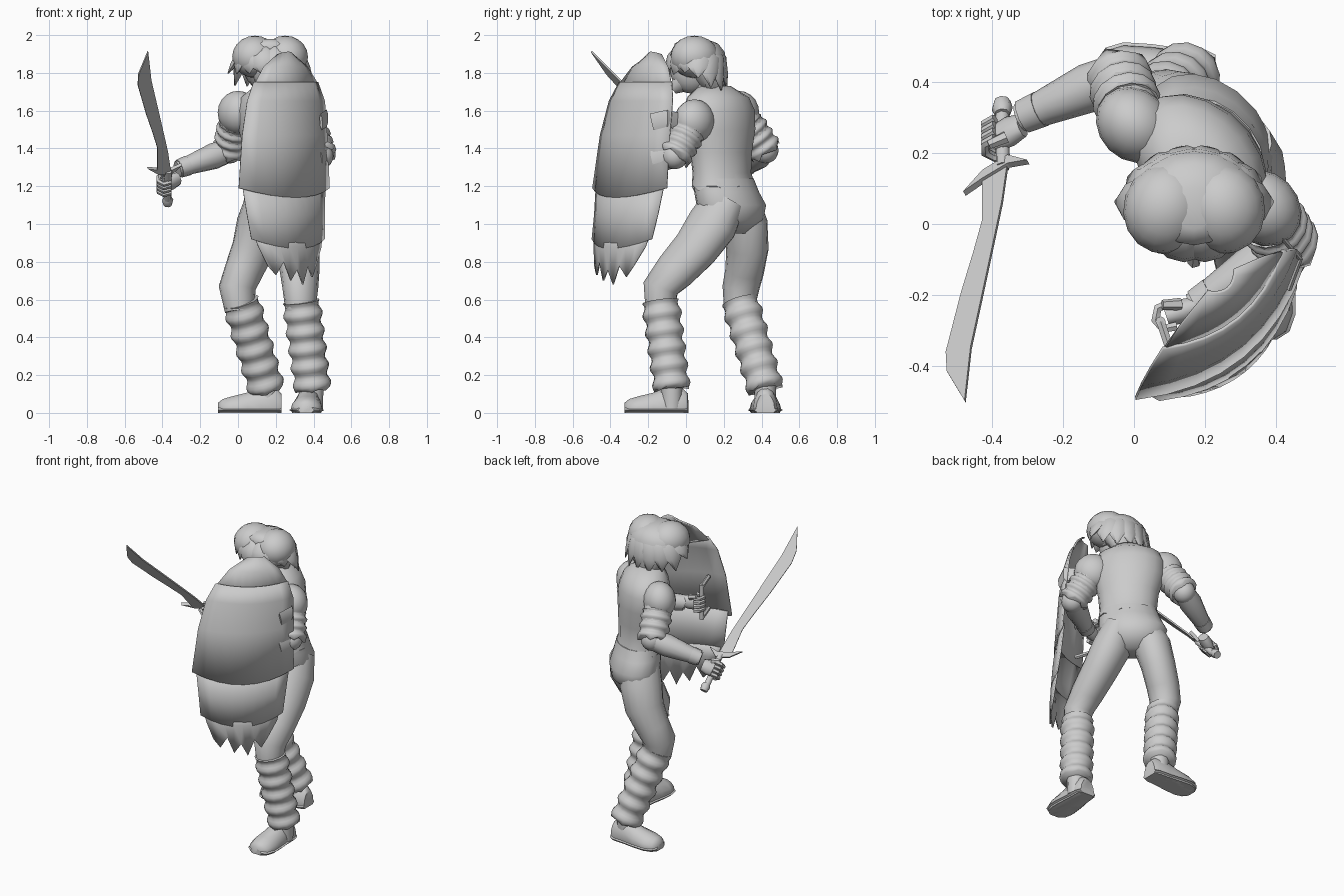
import bpy, bmesh, math, random
from mathutils import Vector as V

random.seed(4)
if "Cube" in bpy.data.objects:
    bpy.data.objects.remove(bpy.data.objects["Cube"])

grey = bpy.data.materials.new("plain grey")
grey.use_nodes = True
grey.diffuse_color = (0.6, 0.6, 0.6, 1)
grey.node_tree.nodes["Principled BSDF"].inputs["Base Color"].default_value = (0.6, 0.6, 0.6, 1)

UP = V((0, 0, 1))
SIDE = V((1, -1, 0)).normalized()    # the figure's own left


def finish(name, bm, angle=40):
    bmesh.ops.recalc_face_normals(bm, faces=bm.faces)
    mesh = bpy.data.meshes.new(name)
    bm.to_mesh(mesh)
    bm.free()
    mesh.materials.append(grey)
    ob = bpy.data.objects.new(name, mesh)
    bpy.context.collection.objects.link(ob)
    bpy.ops.object.select_all(action='DESELECT')
    ob.select_set(True)
    bpy.context.view_layer.objects.active = ob
    if angle:
        bpy.ops.object.shade_smooth_by_angle(angle=math.radians(angle))
    return ob


def loft(name, rings, n=12, side=SIDE, level=False, floor=False, rag=0, angle=50):
    """Tube through rings of (x, y, z, half width, half depth)."""
    bm, loops = bmesh.new(), []
    pts = [V(r[:3]) for r in rings]
    for i, r in enumerate(rings):
        t = UP if level else (pts[min(i + 1, len(pts) - 1)] - pts[max(i - 1, 0)]).normalized()
        u = (side - t * side.dot(t)).normalized()
        v = t.cross(u)
        loop = []
        for k in range(n):
            a = 2 * math.pi * k / n
            p = pts[i] + u * r[3] * math.cos(a) + v * r[-1] * math.sin(a)
            if rag and i == 0:
                p -= t * rag * (k % 3 == 0)
            if floor:
                p.z = max(p.z, 0)
            loop.append(bm.verts.new(p))
        loops.append(loop)
    for a, b in zip(loops, loops[1:]):
        for k in range(n):
            bm.faces.new((a[k], a[(k + 1) % n], b[(k + 1) % n], b[k]))
    bm.faces.new(loops[0])
    bm.faces.new(loops[-1])
    return finish(name, bm, angle)


def wavy(name, a, b, ra, rb, waves, amp, rag=0):
    """Wrapped cloth: a tube whose radius swells in even, soft folds."""
    a, b, rings = V(a), V(b), []
    steps = waves * 6
    for i in range(steps + 1):
        t = i / steps
        r = ra + (rb - ra) * t + amp * math.sin(t * waves * 2 * math.pi)
        rings.append((*a.lerp(b, t), r))
    return loft(name, rings, 14, rag=rag, angle=75)


def ball(name, loc, size, turn=0):
    bm = bmesh.new()
    bmesh.ops.create_uvsphere(bm, u_segments=16, v_segments=10, radius=1)
    bmesh.ops.scale(bm, vec=size, verts=bm.verts)
    ob = finish(name, bm)
    ob.location, ob.rotation_euler.z = loc, turn
    return ob


# Trunk
loft("pelvis", [(.21, .24, .95, .09, .07), (.21, .245, 1.02, .185, .14), (.21, .24, 1.1, .21, .155),
                (.21, .215, 1.17, .195, .145), (.21, .20, 1.24, .18, .135)], 18, level=True)
loft("tunic", [(.21, .20, 1.2, .19, .147), (.205, .19, 1.27, .175, .132), (.20, .185, 1.38, .185, .14),
               (.19, .18, 1.5, .215, .155), (.185, .175, 1.6, .22, .155), (.18, .17, 1.67, .19, .135),
               (.175, .15, 1.73, .09, .085)], 18, level=True, rag=.025)
loft("neck", [(.18, .14, 1.64, .075), (.17, .08, 1.78, .065)], 10)

# Legs: thigh, wrapped shin, shoe, shoe sole
legs = {
    "left": ([(.28, .21, 1.13, .1, .12), (.295, .14, 1.0, .12, .145), (.315, .05, .87, .11, .13), (.325, -.06, .75, .1, .115),
              (.33, -.135, .66, .09, .1), (.33, -.135, .54, .078, .08)],
             (.335, -.135, .59), (.395, -.075, .13), (.375, -.02), V((-.05, -1, 0)).normalized()),
    "right": ([(.15, .27, 1.13, .1, .12), (.115, .31, 1.0, .115, .13), (.08, .325, .87, .105, .12), (.03, .31, .75, .1, .105),
               (-.005, .29, .66, .095, .1), (.01, .28, .54, .078, .08)],
              (.015, .285, .59), (.15, .42, .13), (.2, .42), V((-1, 0, 0))),
}
for tag, (thigh, top, low, heel, way) in legs.items():
    loft(tag + "_thigh", thigh, 16, angle=80)
    wavy(tag + "_leg_wrap", low, top, .094, .098, 5, .009, rag=.012)
    loft(tag + "_ankle", [(*low[:2], .02, .055), (*low[:2], .2, .06)], 10)
    across = way.cross(UP)
    shoe = [(-.03, .05, .09), (0, .065, .12), (.08, .07, .125), (.15, .08, .095), (.23, .085, .075), (.28, .07, .06), (.305, .035, .04)]
    rings = [(heel[0] + way.x * d, heel[1] + way.y * d, .015, w, h) for d, w, h in shoe]
    loft(tag + "_shoe", rings, 14, side=across, floor=True)
    loft(tag + "_shoe_sole", [(*r[:3], r[3] + .008, .022) for r in rings], 8, side=across, floor=True)

# Arms: shoulder, folded sleeve, forearm, wrist band
arms = {
    "right": ((.0, .28, 1.59), (-.045, .42, 1.39), (-.32, .30, 1.29)),
    "left": ((.365, .045, 1.545), (.435, -.06, 1.36), (.17, -.235, 1.33)),
}
for tag, (sh, el, wr) in arms.items():
    s, e, w = V(sh), V(el), V(wr)
    ball(tag + "_shoulder", s, (.115, .1, .115), -math.pi / 4)
    loft(tag + "_upper_arm", [(*s, .085), (*s.lerp(e, .5), .088), (*e, .07)], 12)
    wavy(tag + "_sleeve_folds", s.lerp(e, .98), s.lerp(e, .3), .088, .092, 3, .007, rag=.025)
    ball(tag + "_elbow", e, (.07, .07, .07))
    loft(tag + "_forearm", [(*e, .062), (*e.lerp(w, .3), .07), (*e.lerp(w, .7), .054), (*w, .042)], 12, side=UP)
    loft(tag + "_wrist_band", [(*e.lerp(w, .8), .054), (*e.lerp(w, .97), .05)], 10, side=UP)


def fist(tag, centre, axis, reach):
    """Palm with four fingers and a thumb curled round a grip."""
    c, axis, reach = V(centre), V(axis).normalized(), V(reach).normalized()
    out = axis.cross(reach)
    loft(tag + "_palm", [(*(c - reach * .07), .038, .03), (*(c - reach * .03), .05, .036),
                         (*(c + reach * .02), .045, .03)], 10, side=axis)
    for k in range(4):
        b = c + axis * (k - 1.5) * .026
        path = [(.0, .035), (.04, .03), (.052, 0), (.035, -.03), (0, -.032)]
        loft(f"{tag}_finger_{k + 1}", [(*(b + reach * p + out * q), .014) for p, q in path], 6, side=axis)
    loft(tag + "_thumb", [(*(c + axis * .04 - reach * .03 - out * .02), .018),
                          (*(c + axis * .055 + reach * .02 - out * .035), .014)], 6, side=out)


fist("right_hand", (-.375, .25, 1.215), (0, -1, 1), (-.85, -.4, -.35))
fist("left_hand", (.11, -.255, 1.34), UP, (-.9, -.3, 0))


# Sword: flat curved blade in a slanted plane, guard and grip
def plate(name, outline, thick):
    bm = bmesh.new()
    vs = []
    for x, z in outline:
        twist = .6 * (x + .39 + .13 * (z - 1.28))
        vs.append(bm.verts.new((x, .14 - (z - 1.28) * 1.02 + twist, z)))
    face = bm.faces.new(vs)
    new = bmesh.ops.extrude_face_region(bm, geom=[face])["geom"]
    move = V((-.4, .7, .7)).normalized() * thick
    bmesh.ops.translate(bm, vec=move, verts=[g for g in new if isinstance(g, bmesh.types.BMVert)])
    return finish(name, bm, 0)


plate("sword_blade", [(-.425, 1.28), (-.425, 1.4), (-.45, 1.48), (-.485, 1.58), (-.528, 1.73), (-.525, 1.79), (-.475, 1.91),
                      (-.458, 1.76), (-.425, 1.62), (-.388, 1.46), (-.37, 1.38), (-.355, 1.28)], .01)
plate("sword_guard", [(-.475, 1.29), (-.42, 1.26), (-.35, 1.26), (-.295, 1.31), (-.35, 1.285), (-.42, 1.285)], .02)
loft("sword_grip", [(-.37, .16, 1.28, .02), (-.372, .31, 1.13, .02)], 8)
loft("sword_pommel", [(-.372, .31, 1.14, .022), (-.372, .325, 1.125, .03), (-.372, .345, 1.105, .024)], 8)

# Shield: bowed overlapping bands, each (height, shift, half width, depth, bow)
ALONG, OUT = V((.77, .63, 0)), V((.63, -.77, 0))
bands = [
    [(1.91, .09, .05, .28, .03), (1.83, .075, .15, .305, .05), (1.73, .06, .225, .33, .07)],
    [(1.75, .06, .22, .325, .07), (1.65, .045, .265, .345, .08), (1.47, .02, .29, .365, .09), (1.19, 0, .31, .385, .1)],
    [(1.22, 0, .285, .38, .09), (1.05, -.005, .265, .405, .09), (.92, -.01, .25, .43, .08)],
    [(.96, -.01, .235, .425, .075), (.88, -.01, .215, .445, .065), (.78, -.02, .165, .475, .045)],
]
tips = [0, .05, -.02, .08, .02, .1, 0, .06, 0]
COLS = len(tips) - 1
for num, band in enumerate(bands):
    bm, rows = bmesh.new(), []
    for i, (z, mid, half, depth, bow) in enumerate(band):
        row = []
        for k in range(COLS + 1):
            s = 2 * k / COLS - 1
            drop = 0
            if i == len(band) - 1:
                drop = tips[k] if num == 3 else .05 * (1 - s * s)
            if num == 0 and i == 0:
                drop = .015 * s * s
            p = ALONG * (mid + half * s) + OUT * (depth + bow * (1 - s * s))
            row.append(bm.verts.new((p.x, p.y, z - drop)))
        rows.append(row)
    for a, b in zip(rows, rows[1:]):
        for k in range(COLS):
            bm.faces.new((a[k], a[k + 1], b[k + 1], b[k]))
    ob = finish(f"shield_band_{num + 1}", bm, 30)
    mod = ob.modifiers.new("thickness", 'SOLIDIFY')
    mod.thickness, mod.offset = .01, 0
loft("shield_grip", [(.075, -.275, 1.23, .014), (.075, -.275, 1.46, .014)], 8)
for z in (1.24, 1.45):
    loft("shield_grip_mount", [(.075, -.275, z, .014), (.12, -.41, z, .014)], 6, side=UP)
for z in (1.34, 1.54):
    loft("shield_strap", [(.41, -.03, z, .045, .008), (.47, -.1, z + .02, .045, .008), (.44, -.18, z, .045, .008)], 6, side=UP)

# Head and face
ball("head", (.17, .03, 1.82), (.095, .115, .13))
loft("jaw", [(.17, .03, 1.79, .08, .07), (.17, -.04, 1.735, .055, .045), (.17, -.07, 1.71, .03, .025)], 10)
loft("nose", [(.17, -.075, 1.84, .012), (.17, -.105, 1.795, .02), (.17, -.085, 1.78, .012)], 6)
EAST = V((1, 0, 0))
for s in (-1, 1):
    ball("ear", (.17 + s * .1, .04, 1.81), (.015, .028, .038))
    ball("hair_lobe", (.17 + s * .08, .045, 1.885), (.12, .13, .112), s * .3)
loft("hair_back", [(.18, .15, 1.69, .07, .045), (.175, .125, 1.76, .125, .085), (.17, .1, 1.84, .165, .115),
                   (.17, .075, 1.91, .165, .13), (.17, .055, 1.955, .12, .115), (.17, .045, 1.98, .05, .06)], 16,
     side=EAST, level=True, rag=.03, angle=70)

# Broad hair locks sweeping from the parting out and down
LOCKS = 14
for k in range(LOCKS):
    a = math.radians(-72 + k * 324 / (LOCKS - 1))
    side, back = math.cos(a), math.sin(a)
    wide = .225 - .09 * max(-back, 0) - .03 * max(back, 0)
    low = 1.8 - .11 * max(back, 0) + .02 * max(-back, 0) + random.uniform(-.03, .03)
    tip = V((.17 + wide * side, .055 + .165 * back, low))
    bend = V((.17 + .17 * side, .055 + .135 * back, 1.88))
    root = V((.17 + .09 * side, .05 + .06 * back, 1.965))
    loft(f"hair_lock_{k + 1}", [(*root, .03, .012), (*root.lerp(bend, .6), .055, .022), (*bend, .065, .024),
                               (*bend.lerp(tip, .5), .05, .018), (*tip, .003, .003)], 6, side=V((-back, side, 0)), angle=80)
